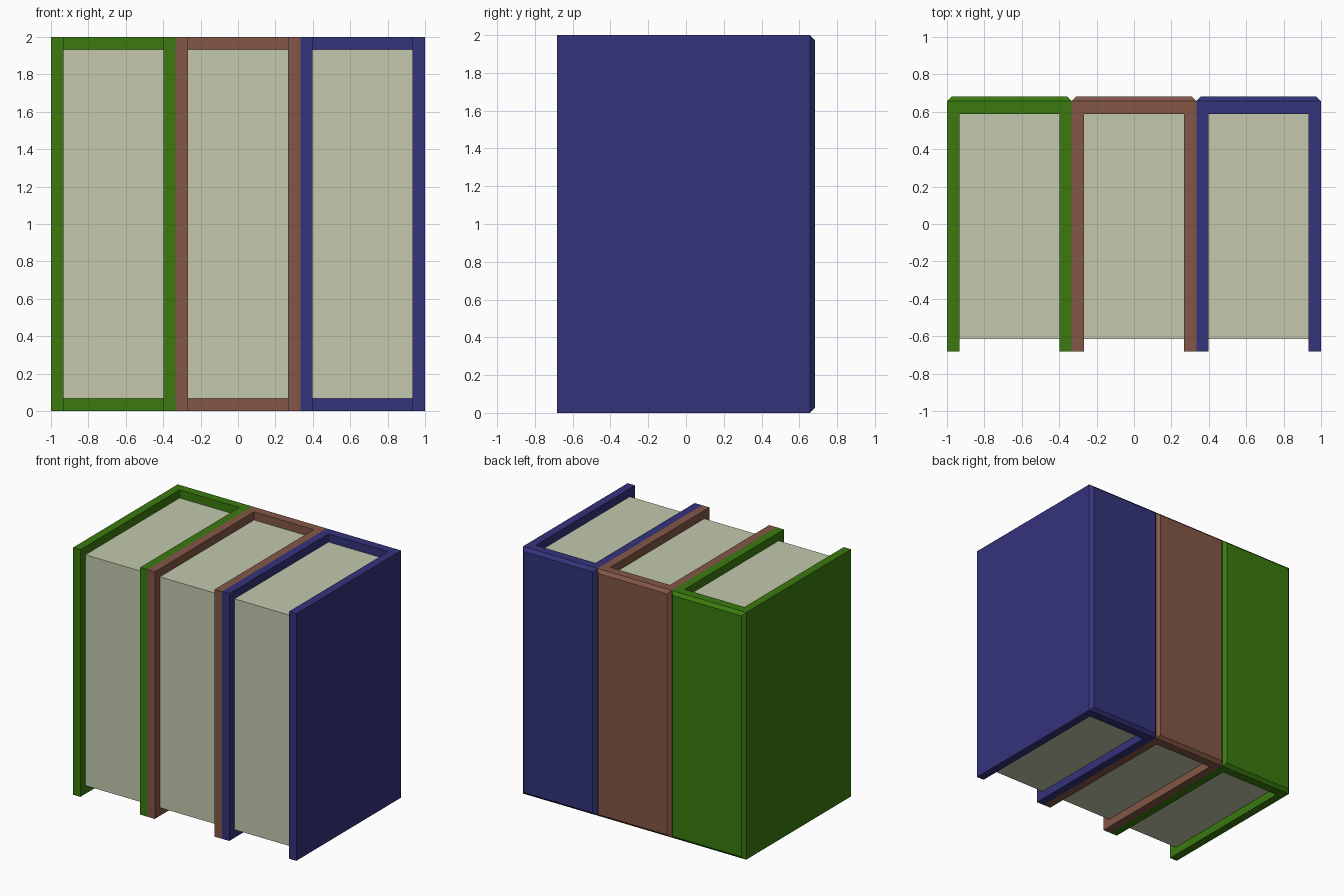
import bpy
import bmesh

default = bpy.data.objects.get("Cube")
if default:
    bpy.data.objects.remove(default, do_unlink=True)

WIDTH, DEPTH, HEIGHT = 2 / 3, 1.364, 2.0
BOARD = 0.066      # cover and spine wall
SPINE = 0.095      # spine depth
CHAMFER = 0.025


def material(name, rgb):
    mat = bpy.data.materials.new(name)
    mat.use_nodes = True
    mat.diffuse_color = (*rgb, 1)
    mat.node_tree.nodes["Principled BSDF"].inputs["Base Color"].default_value = (*rgb, 1)
    return mat


def add_object(name, bm, mat, x):
    bmesh.ops.recalc_face_normals(bm, faces=bm.faces)
    mesh = bpy.data.meshes.new(name)
    bm.to_mesh(mesh)
    bm.free()
    mesh.materials.append(mat)
    obj = bpy.data.objects.new(name, mesh)
    obj.location.x = x
    bpy.context.collection.objects.link(obj)


def prism(profile, bottom, top):
    bm = bmesh.new()
    face = bm.faces.new([bm.verts.new((x, y, bottom)) for x, y in profile])
    result = bmesh.ops.extrude_face_region(bm, geom=[face])
    verts = [g for g in result["geom"] if isinstance(g, bmesh.types.BMVert)]
    bmesh.ops.translate(bm, verts=verts, vec=(0, 0, top - bottom))
    return bm


def book(name, x, cover_mat, page_mat):
    w, d = WIDTH / 2, DEPTH / 2
    inner, spine_y = w - BOARD, d - SPINE

    # U-shaped cover with a chamfered spine
    bm = prism([(-w, -d), (-inner, -d), (-inner, spine_y), (inner, spine_y),
                (inner, -d), (w, -d), (w, d), (-w, d)], 0, HEIGHT)
    bmesh.ops.recalc_face_normals(bm, faces=bm.faces)
    back = [e for e in bm.edges if all(v.co.y > d - 0.001 for v in e.verts)]
    bmesh.ops.bevel(bm, geom=back, offset=CHAMFER, segments=1, affect="EDGES")
    add_object(name + "_cover", bm, cover_mat, x)

    # Page block set in from the cover's open edges
    front = -d + BOARD
    bm = prism([(-inner, front), (inner, front), (inner, spine_y), (-inner, spine_y)],
               BOARD, HEIGHT - BOARD)
    add_object(name + "_pages", bm, page_mat, x)


paper = material("pale paper", (0.546, 0.584, 0.418))
books = [("green_book", (0.043, 0.195, 0.0045)),
         ("brown_book", (0.227, 0.095, 0.061)),
         ("blue_book", (0.034, 0.033, 0.198))]
for i, (name, rgb) in enumerate(books):
    book(name, (i - 1) * WIDTH, material(name + " cover", rgb), paper)
